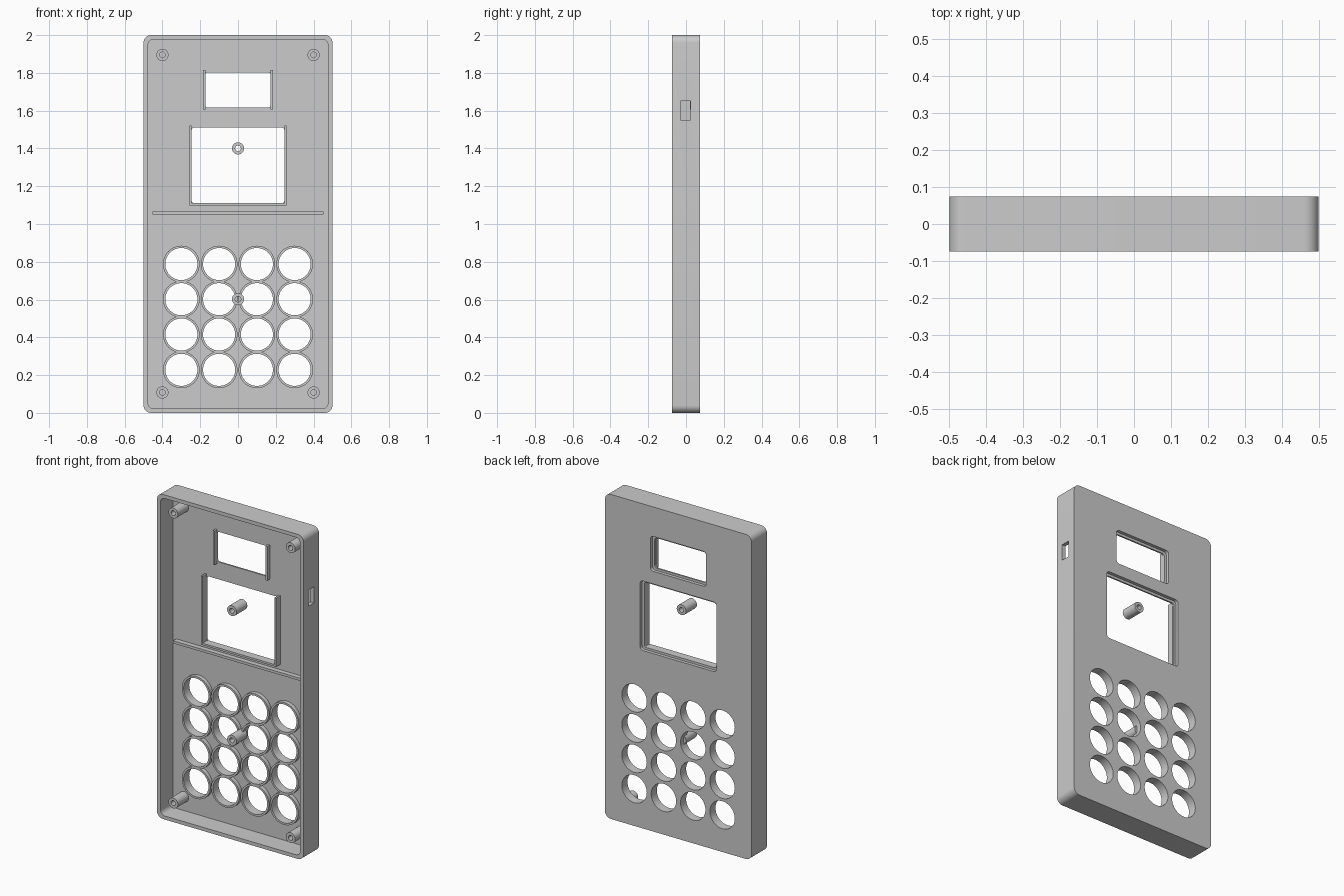
import bpy, bmesh
from math import cos, sin, pi

if "Cube" in bpy.data.objects:
    bpy.data.objects.remove(bpy.data.objects["Cube"])

BACK, INNER, FRONT = 0.075, 0.045, -0.075   # y of back face, inside of back plate, open rim


def rounded(x0, x1, z0, z1, r, n=8):
    pts = []
    for cx, cz, a in ((x1 - r, z1 - r, 0), (x0 + r, z1 - r, 1), (x0 + r, z0 + r, 2), (x1 - r, z0 + r, 3)):
        for i in range(n + 1):
            t = (a + i / n) * pi / 2
            pts.append((cx + r * cos(t), cz + r * sin(t)))
    return pts


def rect(x0, x1, z0, z1):
    return [(x0, z0), (x1, z0), (x1, z1), (x0, z1)]


def circle(cx, cz, r, n=48):
    return [(cx + r * cos(2 * pi * i / n), cz + r * sin(2 * pi * i / n)) for i in range(n)]


def finish(name, bm):
    bmesh.ops.recalc_face_normals(bm, faces=bm.faces)
    me = bpy.data.meshes.new(name)
    bm.to_mesh(me)
    bm.free()
    ob = bpy.data.objects.new(name, me)
    bpy.context.collection.objects.link(ob)
    return ob


def prisms(name, items):
    """Solids from (outline, y0, y1) items."""
    bm = bmesh.new()
    for pts, y0, y1 in items:
        a = [bm.verts.new((x, y0, z)) for x, z in pts]
        b = [bm.verts.new((x, y1, z)) for x, z in pts]
        bm.faces.new(a)
        bm.faces.new(b[::-1])
        for i in range(len(pts)):
            j = (i + 1) % len(pts)
            bm.faces.new((a[i], a[j], b[j], b[i]))
    return finish(name, bm)


def tube(name, cx, cz, r_out, r_in, y0, y1, n=48):
    bm = bmesh.new()
    loops = [[bm.verts.new((x, y, z)) for x, z in circle(cx, cz, r, n)]
             for r, y in ((r_out, y0), (r_out, y1), (r_in, y1), (r_in, y0))]
    for k in range(4):
        a, b = loops[k], loops[(k + 1) % 4]
        for i in range(n):
            j = (i + 1) % n
            bm.faces.new((a[i], a[j], b[j], b[i]))
    return finish(name, bm)


def smooth(ob):
    bpy.ops.object.select_all(action='DESELECT')
    ob.select_set(True)
    bpy.context.view_layer.objects.active = ob
    bpy.ops.object.shade_smooth_by_angle()


def cut(ob, cutter):
    cutter.hide_render = True
    m = ob.modifiers.new("cut", 'BOOLEAN')
    m.operation, m.solver, m.object = 'DIFFERENCE', 'EXACT', cutter
    bpy.context.view_layer.objects.active = ob
    bpy.ops.object.modifier_apply(modifier=m.name)
    bpy.data.objects.remove(cutter)


keys = [(x, z) for x in (-0.3, -0.1, 0.1, 0.3) for z in (0.228, 0.415, 0.602, 0.788)]

# shell: rounded box, open at the front
case = prisms("case_shell", [(rounded(-0.5, 0.5, 0, 2, 0.04), FRONT, BACK)])
cut(case, prisms("cavity", [(rounded(-0.476, 0.476, 0.022, 1.978, 0.03), -0.1, INNER)]))

# two windows and the sixteen button holes
cut(case, prisms("openings", [(rounded(-0.175, 0.175, 1.617, 1.803, 0.015), 0, 0.1),
                              (rounded(-0.246, 0.246, 1.11, 1.51, 0.015), 0, 0.1)]
                 + [(circle(x, z, 0.085), 0, 0.1) for x, z in keys]))

# shallow steps around the windows on the back, and the side port
cut(case, prisms("recesses", [(rounded(-0.19, 0.19, 1.603, 1.818, 0.02), 0.055, 0.1),
                              (rounded(-0.26, 0.26, 1.096, 1.525, 0.02), 0.055, 0.1),
                              (rect(0.45, 0.55, 1.55, 1.65), -0.03, 0.025)]))
smooth(case)

# collars around the button holes
for i, (x, z) in enumerate(keys):
    smooth(tube(f"button_collar_{i + 1}", x, z, 0.097, 0.085, 0.02, INNER))

# screw posts: four corners and two on the centre line
posts = [(x, z) for x in (-0.4, 0.4) for z in (0.108, 1.895)] + [(0, 1.4), (0, 0.602)]
for i, (x, z) in enumerate(posts):
    smooth(tube(f"screw_post_{i + 1}", x, z, 0.032, 0.015, -0.06, INNER, 32))

# guide ribs beside the windows, and the dividing rib
for s, side in ((-1, "left"), (1, "right")):
    prisms(f"small_window_rib_{side}", [(rect(s * 0.173, s * 0.186, 1.605, 1.815), 0.02, INNER)])
    prisms(f"large_window_rib_{side}", [(rect(s * 0.245, s * 0.257, 1.098, 1.522), 0.005, INNER)])
prisms("large_window_rib_bottom", [(rect(-0.245, 0.245, 1.098, 1.11), 0.005, INNER)])
prisms("dividing_rib", [(rect(-0.453, 0.453, 1.05, 1.066), 0.015, INNER)])
